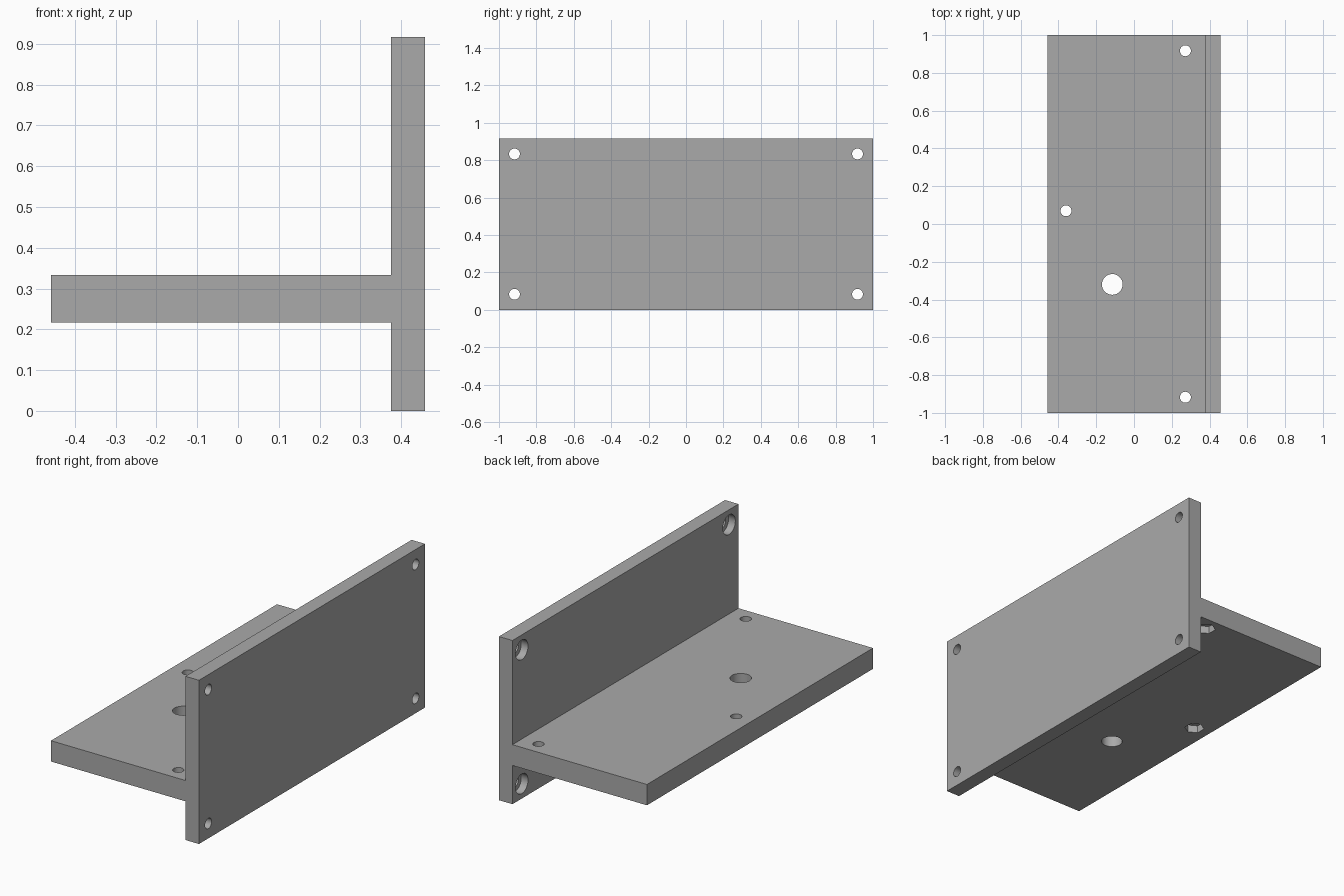
import bpy, math
from mathutils import Vector

if "Cube" in bpy.data.objects:
    bpy.data.objects.remove(bpy.data.objects["Cube"])

grey = bpy.data.materials.new("grey")
grey.diffuse_color = (0.4, 0.4, 0.4, 1)
grey.use_nodes = True
grey.node_tree.nodes["Principled BSDF"].inputs["Base Color"].default_value = grey.diffuse_color

# T-shaped profile extruded along y
W, H, L = 0.4583, 0.9167, 1.0
XP, Z0, Z1 = 0.375, 0.2167, 0.3333
profile = [(-W, Z0), (XP, Z0), (XP, 0), (W, 0), (W, H), (XP, H), (XP, Z1), (-W, Z1)]
n = len(profile)
verts = [(x, y, z) for y in (-L, L) for x, z in profile]
faces = [tuple(range(n)), tuple(range(2 * n - 1, n - 1, -1))]
faces += [(i, i + n, (i + 1) % n + n, (i + 1) % n) for i in range(n)]
mesh = bpy.data.meshes.new("bracket")
mesh.from_pydata(verts, [], faces)
mesh.materials.append(grey)
bracket = bpy.data.objects.new("bracket", mesh)
bpy.context.collection.objects.link(bracket)


def drill(start, end, radius, sides=32, spin=0.0):
    """Cut a round or hexagonal hole between two points."""
    a, b = Vector(start), Vector(end)
    d = b - a
    rot = (0, math.pi / 2, 0) if abs(d.x) > abs(d.z) else (0, 0, spin)
    bpy.ops.mesh.primitive_cylinder_add(vertices=sides, radius=radius, depth=d.length,
                                        location=(a + b) / 2, rotation=rot)
    cutter = bpy.context.object
    cutter.name = "hole_cutter"
    cutter.data.materials.append(grey)
    mod = bracket.modifiers.new("hole", 'BOOLEAN')
    mod.operation, mod.solver, mod.object = 'DIFFERENCE', 'EXACT', cutter
    bpy.context.view_layer.objects.active = bracket
    bpy.ops.object.modifier_apply(modifier=mod.name)
    bpy.data.objects.remove(cutter)


# corner screw holes in the upright plate, counterbored on the shelf side
for y in (-0.917, 0.917):
    for z in (0.083, 0.833):
        drill((XP - 0.05, y, z), (W + 0.05, y, z), 0.029)
        drill((XP - 0.05, y, z), (XP + 0.042, y, z), 0.055)

# shelf bolt holes with hexagonal nut pockets underneath
for x, y in ((0.272, 0.917), (0.272, -0.917), (-0.36, 0.07)):
    drill((x, y, Z0 - 0.05), (x, y, Z1 + 0.05), 0.029)
    drill((x, y, Z0 - 0.05), (x, y, Z0 + 0.042), 0.052, 6)

# large cable hole through the shelf
drill((-0.115, -0.32, Z0 - 0.05), (-0.115, -0.32, Z1 + 0.05), 0.055)

bpy.ops.object.select_all(action='DESELECT')
bracket.select_set(True)
bpy.context.view_layer.objects.active = bracket
bpy.ops.object.shade_smooth_by_angle(angle=math.radians(30))
